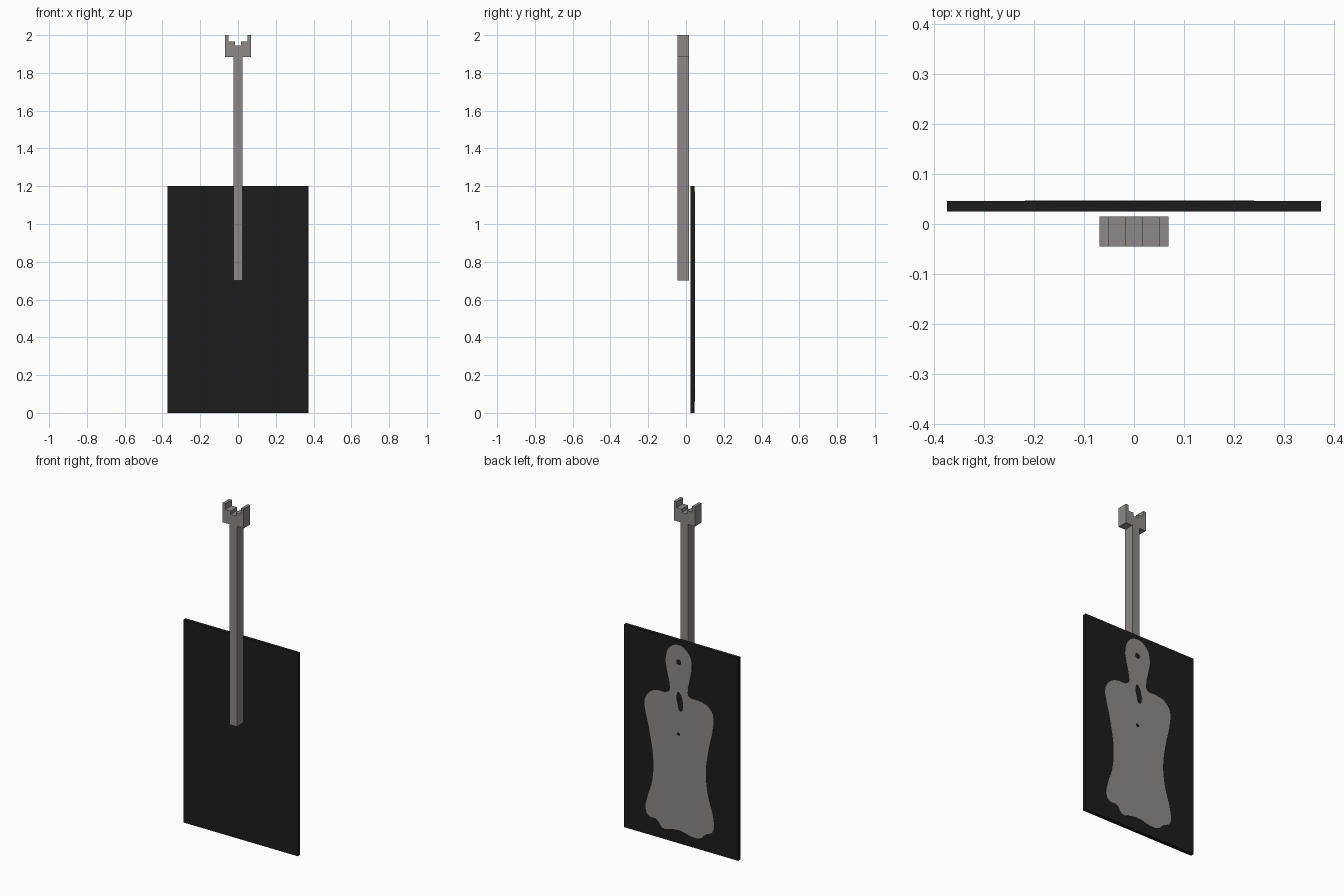
import bpy, bmesh, math

if "Cube" in bpy.data.objects:
    bpy.data.objects.remove(bpy.data.objects["Cube"])


def material(name, rgb):
    m = bpy.data.materials.new(name)
    m.diffuse_color = (*rgb, 1)
    m.use_nodes = True
    m.node_tree.nodes["Principled BSDF"].inputs["Base Color"].default_value = m.diffuse_color
    return m


GREY = material("warm grey", (0.27, 0.25, 0.25))
BLACK = material("black", (0.012, 0.012, 0.012))


def prism(name, profile, y0, y1, mat):
    """Extrude an (x, z) outline from y0 to y1."""
    bm = bmesh.new()
    face = bm.faces.new([bm.verts.new((x, y0, z)) for x, z in profile])
    ext = bmesh.ops.extrude_face_region(bm, geom=[face])
    verts = [g for g in ext["geom"] if isinstance(g, bmesh.types.BMVert)]
    bmesh.ops.translate(bm, vec=(0, y1 - y0, 0), verts=verts)
    bmesh.ops.recalc_face_normals(bm, faces=bm.faces)
    me = bpy.data.meshes.new(name)
    bm.to_mesh(me)
    bm.free()
    me.materials.append(mat)
    ob = bpy.data.objects.new(name, me)
    bpy.context.collection.objects.link(ob)
    return ob


def rect(x, z0, z1):
    return [(-x, z0), (x, z0), (x, z1), (-x, z1)]


# Board and hanging post
prism("target_board", rect(0.374, 0, 1.2), 0.025, 0.046, BLACK)
prism("post", rect(0.024, 0.7, 1.885), -0.045, 0.015, GREY)

# Forked bracket on top of the post, mirrored from its right half
half = [(0.069, 1.885), (0.069, 2.0), (0.051, 2.0), (0.051, 1.965),
        (0.017, 1.965), (0.017, 1.945)]
prism("fork_bracket", half + [(-x, z) for x, z in reversed(half)],
      -0.045, 0.015, GREY)

# Painted figure on the back of the board, with small openings
figure = [(.015, 1.173), (.075, 1.145), (.10, 1.074), (.09, 1.0), (.075, .93),
          (.078, .885), (.168, .867), (.214, .838), (.24, .778), (.234, .733),
          (.207, .62), (.18, .42), (.194, .30), (.22, .22), (.227, .13),
          (.20, .108), (.161, .106), (.121, .063), (.055, .074),
          (-.004, .077), (-.064, .063), (-.124, .066), (-.163, .099),
          (-.21, .129), (-.212, .206), (-.177, .334), (-.163, .466),
          (-.183, .614), (-.21, .744), (-.208, .821), (-.17, .864),
          (-.11, .879), (-.052, .885), (-.046, .93), (-.06, 1.0),
          (-.07, 1.076), (-.045, 1.145)]


def ring(cx, cz, rx, rz, n=8):
    return [(cx + rx * math.cos(2 * math.pi * i / n),
             cz + rz * math.sin(2 * math.pi * i / n)) for i in range(n)]


throat = [(.018, .896), (.028, .865), (.022, .825), (.002, .783),
          (-.012, .80), (-.010, .85), (.004, .885)]
outlines = [figure, ring(.015, 1.072, .016, .016), throat,
            ring(.015, .646, .010, .010)]

cu = bpy.data.curves.new("painted_figure", "CURVE")
cu.dimensions = "2D"
cu.fill_mode = "BOTH"
cu.extrude = 0.001
cu.resolution_u = 4
for pts in outlines:
    sp = cu.splines.new("BEZIER")
    sp.bezier_points.add(len(pts) - 1)
    sp.use_cyclic_u = True
    for bp, (x, z) in zip(sp.bezier_points, pts):
        bp.co = (x, z, 0)
        bp.handle_left_type = bp.handle_right_type = "AUTO"
cu.materials.append(GREY)
fig = bpy.data.objects.new("painted_figure", cu)
fig.location = (0, 0.046, 0)
fig.rotation_euler = (math.radians(90), 0, 0)
bpy.context.collection.objects.link(fig)
bpy.context.view_layer.objects.active = fig
fig.select_set(True)
bpy.ops.object.convert(target="MESH")
